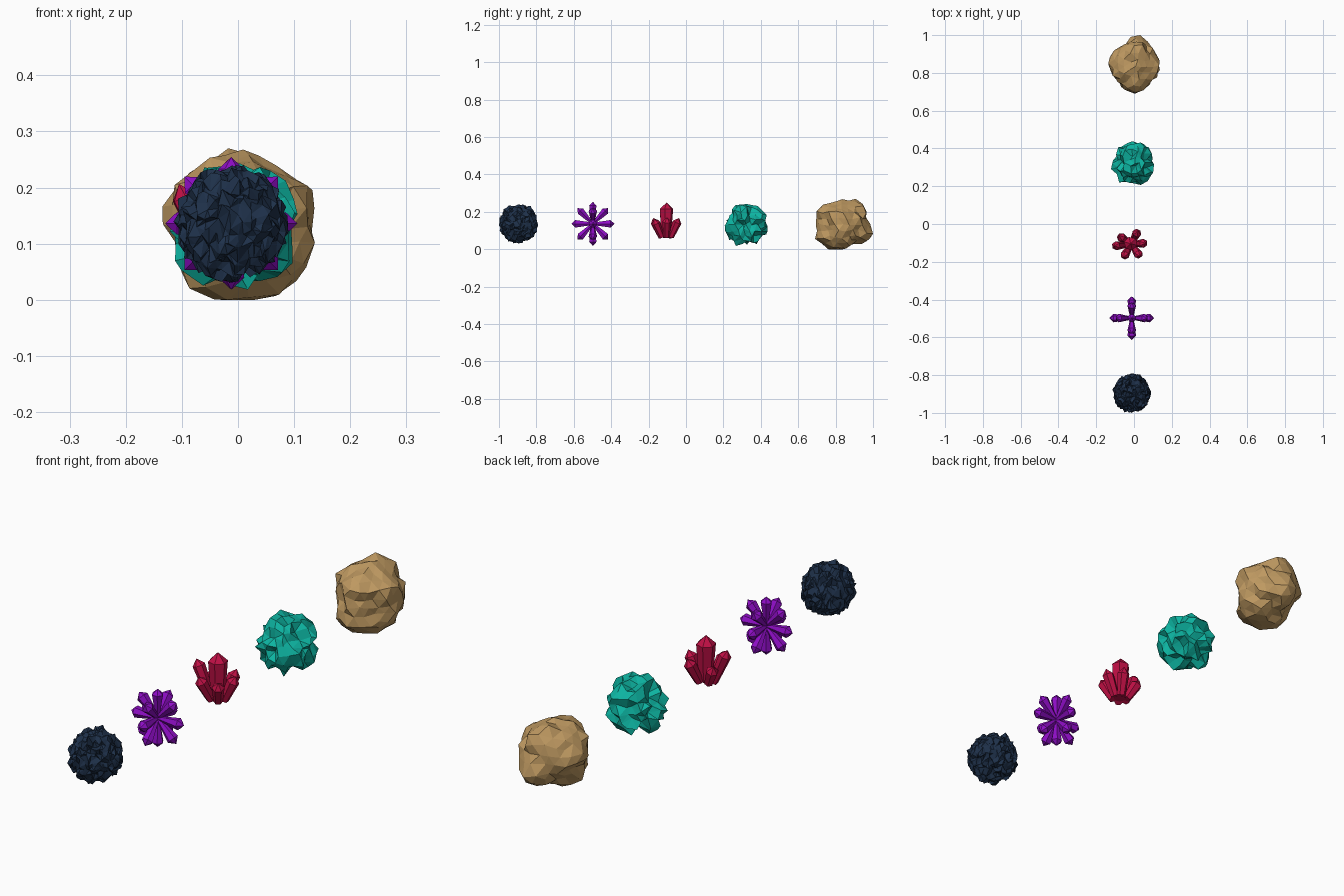
import bpy, bmesh, math, random
from mathutils import Vector

random.seed(7)
cube = bpy.data.objects.get("Cube")
if cube:
    bpy.data.objects.remove(cube, do_unlink=True)


def material(name, rgb):
    mat = bpy.data.materials.new(name)
    mat.use_nodes = True
    colour = (*rgb, 1)
    mat.diffuse_color = colour
    mat.node_tree.nodes["Principled BSDF"].inputs["Base Color"].default_value = colour
    return mat


def fit(bm, low, high):
    """Stretch the mesh to fill the given bounds."""
    for axis in range(3):
        values = [v.co[axis] for v in bm.verts]
        start, span = min(values), max(values) - min(values)
        for v in bm.verts:
            part = (v.co[axis] - start) / span
            v.co[axis] = low[axis] + part * (high[axis] - low[axis])


def finish(bm, name, mat, low, high):
    fit(bm, low, high)
    bmesh.ops.recalc_face_normals(bm, faces=bm.faces)
    mesh = bpy.data.meshes.new(name)
    bm.to_mesh(mesh)
    bm.free()
    mesh.materials.append(mat)
    obj = bpy.data.objects.new(name, mesh)
    bpy.context.scene.collection.objects.link(obj)


def ball(detail, radius=1):
    bm = bmesh.new()
    bmesh.ops.create_icosphere(bm, subdivisions=detail, radius=radius)
    return bm


def crystal(bm, base, tip, base_radius, radius, cap, sides=6):
    """Flared prism from base to a pointed tip; cap is the point's length."""
    base, tip = Vector(base), Vector(tip)
    axis = (tip - base).normalized()
    turn = axis.to_track_quat("Z", "Y")
    rings = []
    for centre, r in ((base, base_radius), (tip - axis * cap, radius)):
        ring = []
        for i in range(sides):
            a = math.tau * i / sides
            ring.append(bm.verts.new(centre + turn @ Vector((r * math.cos(a), r * math.sin(a), 0))))
        rings.append(ring)
    point = bm.verts.new(tip)
    bm.faces.new(rings[0][::-1])
    for i in range(sides):
        j = (i + 1) % sides
        bm.faces.new((rings[0][i], rings[0][j], rings[1][j], rings[1][i]))
        bm.faces.new((rings[1][i], rings[1][j], point))


# Dark ore: dense ball of jagged slivers
bm = ball(4, 0.1)
for v in bm.verts:
    v.co *= random.uniform(0.92, 1.02)
    v.co += Vector([random.uniform(-s, s) for s in (0.006, 0.009, 0.013)])
finish(bm, "dark_ore", material("dark navy", (0.013, 0.03, 0.068)),
       (-0.115, -1, 0.03), (0.09, -0.79, 0.24))

# Purple burst: crystals along the axes and both vertical diagonals
bm = bmesh.new()
for x in (-1, 0, 1):
    for y in (-1, 0, 1):
        for z in (-1, 0, 1):
            if (x or y or z) and not (x and y):
                d = Vector((x, y, z)).normalized()
                crystal(bm, d * 0.005, d * 0.117, 0.008, 0.023, 0.021)
finish(bm, "purple_crystal_burst", material("purple", (0.27, 0.004, 0.56)),
       (-0.13, -0.613, 0.018), (0.106, -0.383, 0.254))

# Red cluster: tall centre crystal with leaning ones around it
bm = bmesh.new()
root = Vector((-0.015, -0.105, 0.06))
crystal(bm, root, (-0.018, -0.102, 0.25), 0.026, 0.037, 0.036)
for tip in ((-0.105, -0.115, 0.205), (0.06, -0.1, 0.17), (0.03, -0.17, 0.16),
            (-0.055, -0.175, 0.165), (0.02, -0.035, 0.165), (-0.08, -0.06, 0.15)):
    lean = Vector(tip) - root
    lean.z = 0
    crystal(bm, root + lean * 0.35, tip, 0.017, 0.024, 0.026)
finish(bm, "red_crystal_cluster", material("crimson", (0.53, 0.005, 0.06)),
       (-0.116, -0.188, 0.058), (0.07, -0.025, 0.25))

# Teal ore: faceted ball with deep clefts between the points
bm = ball(3)
for v in bm.verts:
    v.co *= random.uniform(0.66, 0.8) if random.random() < 0.35 else random.uniform(0.92, 1.05)
    v.co += Vector([random.uniform(-0.07, 0.07) for _ in range(3)])
finish(bm, "teal_ore", material("teal", (0.004, 0.46, 0.36)),
       (-0.122, 0.207, 0.018), (0.106, 0.437, 0.243))

# Tan boulder: ball pulled towards a few bulges, with a flat base
bulges = [Vector(p) for p in (
    (-0.13, -0.02, 0.06), (0.01, 0.16, -0.07), (-0.02, -0.02, 0.135), (0.13, 0, 0.04),
    (0.09, -0.03, 0.09), (0.08, -0.02, -0.14), (-0.08, -0.05, -0.13), (0.11, 0, -0.08),
    (0, -0.13, 0.09), (-0.01, 0.11, 0.125), (0, -0.13, -0.09), (-0.12, 0.08, 0.03),
    (0.09, 0.1, 0.01), (-0.08, 0.05, -0.06))]
bm = ball(3)
for v in bm.verts:
    d = v.co.normalized()
    total, weight = 0.25 * 0.11, 0.25
    for b in bulges:
        w = math.exp(14 * (d.dot(b.normalized()) - 1))
        total += w * b.length
        weight += w
    v.co = d * (total / weight) * random.uniform(0.93, 1.05)
    v.co += Vector([random.uniform(-0.006, 0.006) for _ in range(3)])
    v.co.z = max(v.co.z, -0.132)
finish(bm, "tan_boulder", material("sandy tan", (0.52, 0.32, 0.12)),
       (-0.135, 0.69, 0), (0.137, 1, 0.27))
